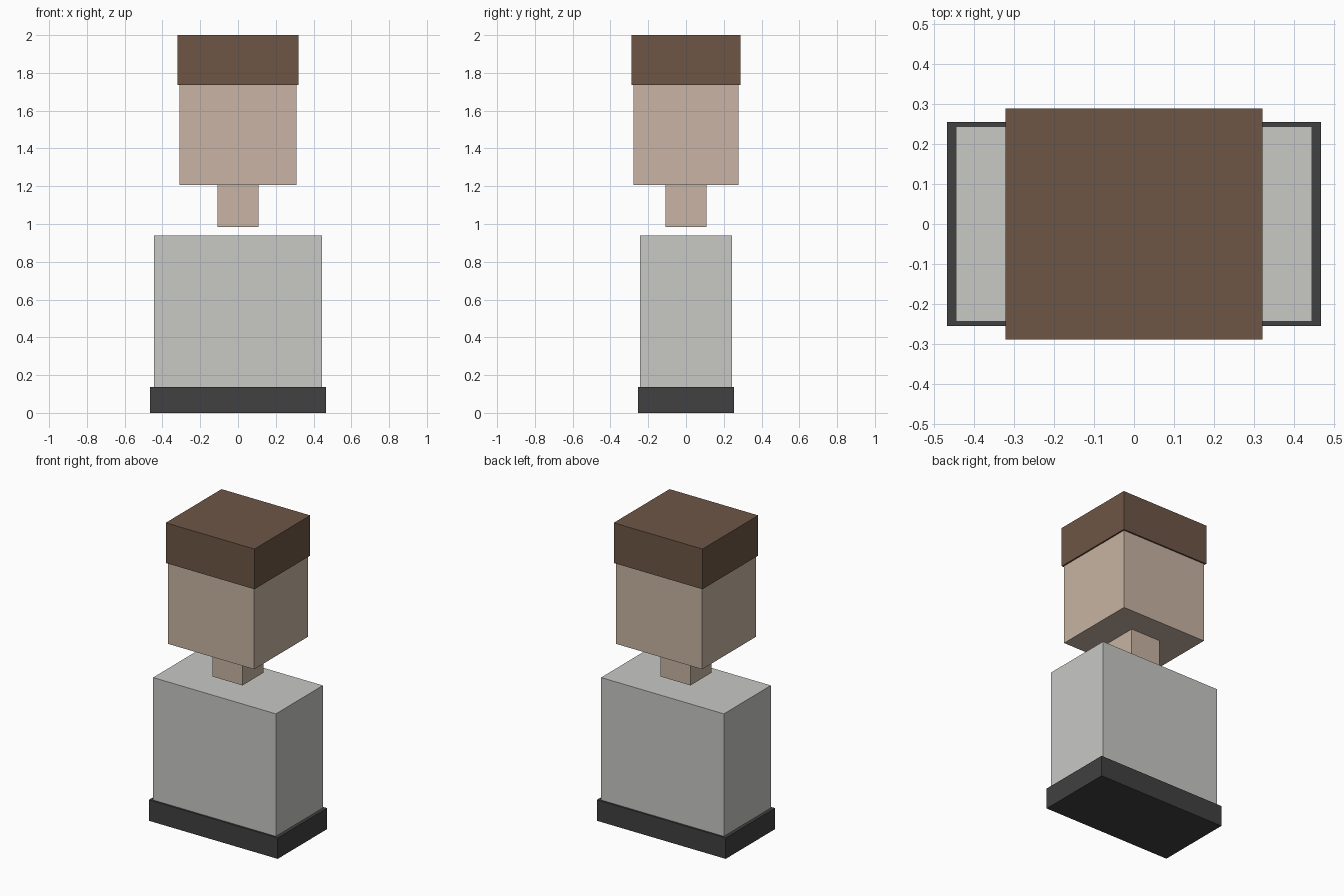
import bpy

if "Cube" in bpy.data.objects:
    bpy.data.objects.remove(bpy.data.objects["Cube"])


def material(name, rgb):
    m = bpy.data.materials.new(name)
    m.diffuse_color = (*rgb, 1.0)
    m.use_nodes = True
    m.node_tree.nodes["Principled BSDF"].inputs["Base Color"].default_value = m.diffuse_color
    return m


def box(name, half_x, half_y, z0, z1, mat):
    """Axis-aligned block centred on the z axis, spanning z0 to z1."""
    bpy.ops.mesh.primitive_cube_add(size=2, location=(0, 0, (z0 + z1) / 2))
    ob = bpy.context.object
    ob.name = name
    ob.scale = (half_x, half_y, (z1 - z0) / 2)
    bpy.ops.object.transform_apply(location=False, rotation=False, scale=True)
    ob.data.materials.append(mat)
    return ob


charcoal = material("charcoal", (0.052, 0.052, 0.053))
light_grey = material("light_grey", (0.578, 0.584, 0.558))
skin = material("skin", (0.578, 0.456, 0.366))
brown = material("brown", (0.156, 0.093, 0.061))

# Bust: base band, torso, then floating neck, head and hair
box("base_band", 0.466, 0.255, 0.0, 0.137, charcoal)
box("torso", 0.444, 0.243, 0.137, 0.938, light_grey)
box("neck", 0.109, 0.109, 0.983, 1.207, skin)
box("head", 0.311, 0.278, 1.207, 1.737, skin)
box("hair", 0.321, 0.288, 1.737, 2.0, brown)
